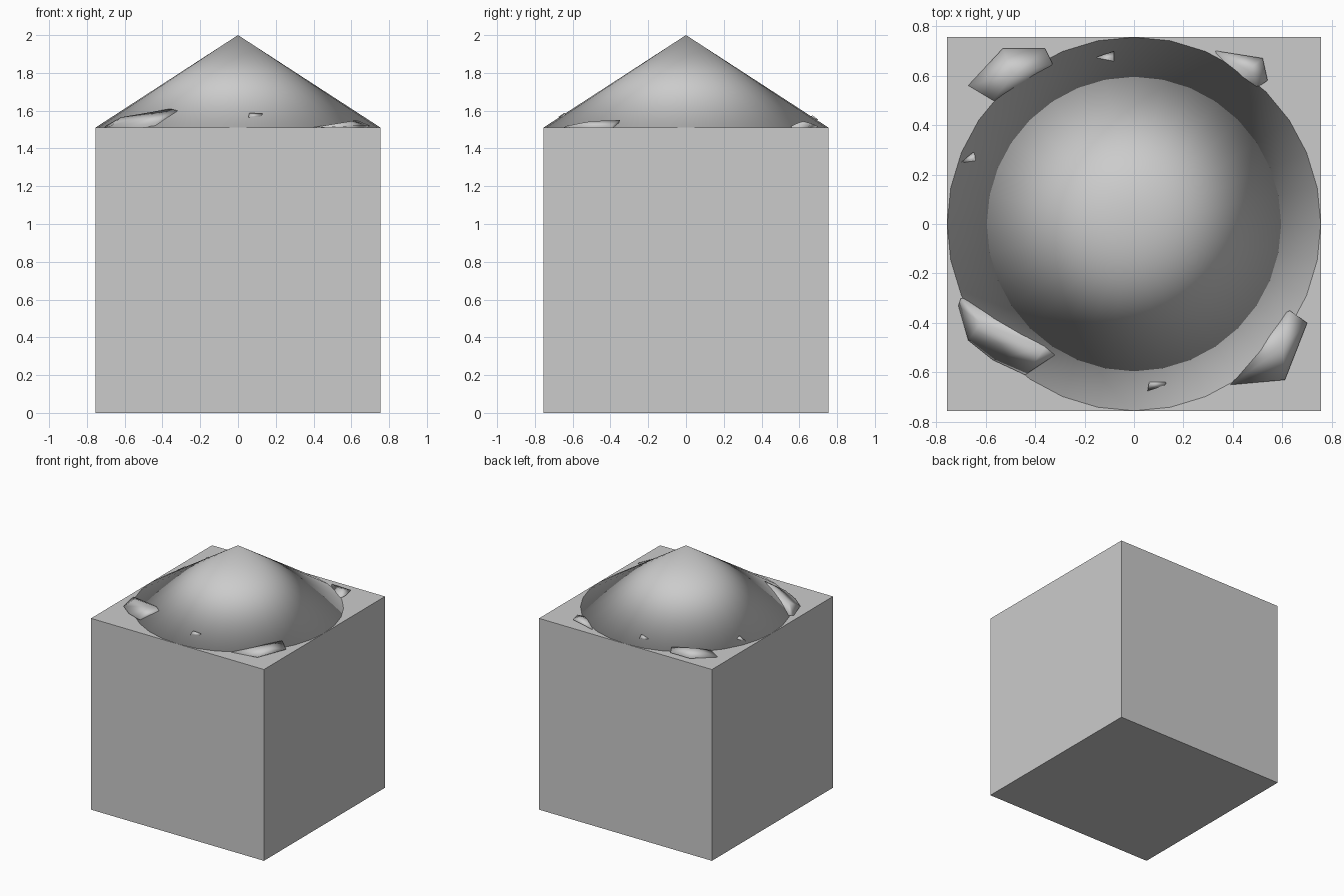
import bpy, bmesh

if "Cube" in bpy.data.objects:
    bpy.data.objects.remove(bpy.data.objects["Cube"])

H = 1.51      # crate height
R = H / 2     # crate half width


def hull_stone(name, pts):
    """Convex, smooth-shaded stone around a few points."""
    bm = bmesh.new()
    for p in pts:
        bm.verts.new(p)
    res = bmesh.ops.convex_hull(bm, input=bm.verts[:])
    junk = [v for v in bm.verts if not v.link_faces]
    bmesh.ops.delete(bm, geom=junk, context='VERTS')
    bmesh.ops.recalc_face_normals(bm, faces=bm.faces[:])
    for f in bm.faces:
        f.smooth = True
    me = bpy.data.meshes.new(name)
    bm.to_mesh(me)
    bm.free()
    bpy.context.collection.objects.link(bpy.data.objects.new(name, me))


# Solid block body
bpy.ops.mesh.primitive_cube_add(size=H, location=(0, 0, H / 2))
bpy.context.object.name = "block"

# Conical heap on top, smooth all round
bpy.ops.mesh.primitive_cone_add(vertices=32, radius1=R, radius2=0,
                                depth=2 - H, location=(0, 0, (2 + H) / 2))
bpy.context.object.name = "heap"
bpy.ops.object.shade_smooth()

# Large stones in the corners: visible rim and crown, last point buried
stones = {
    "stone_back_left": [(-.67, .56, 1.51), (-.53, .71, 1.52), (-.36, .71, 1.52),
                        (-.33, .65, 1.535), (-.57, .50, 1.515), (-.49, .60, 1.55),
                        (-.40, .45, 1.38)],
    "stone_back_right": [(.33, .70, 1.515), (.52, .67, 1.53), (.54, .58, 1.53),
                         (.50, .56, 1.52), (.46, .62, 1.545), (.35, .45, 1.38)],
    "stone_front_left": [(-.71, -.33, 1.51), (-.67, -.47, 1.52), (-.57, -.55, 1.52),
                         (-.44, -.61, 1.53), (-.32, -.53, 1.60), (-.36, -.50, 1.61),
                         (-.62, -.40, 1.565), (-.70, -.30, 1.52), (-.42, -.35, 1.40)],
    "stone_front_right": [(.70, -.40, 1.52), (.61, -.63, 1.52), (.39, -.65, 1.51),
                          (.63, -.35, 1.55), (.60, -.50, 1.545), (.48, -.42, 1.38)],
}
# Small stone tips poking out of the heap
stones.update({
    "chip_back": [(-.15, .675, 1.557), (-.08, .70, 1.552), (-.08, .67, 1.575),
                  (-.10, .55, 1.50)],
    "chip_left": [(-.70, .25, 1.525), (-.65, .29, 1.545), (-.65, .26, 1.56),
                  (-.55, .22, 1.48)],
    "chip_front": [(.055, -.675, 1.567), (.06, -.645, 1.588), (.13, -.645, 1.584),
                   (.12, -.655, 1.573), (.09, -.55, 1.50)],
})
for name, pts in stones.items():
    hull_stone(name, pts)
